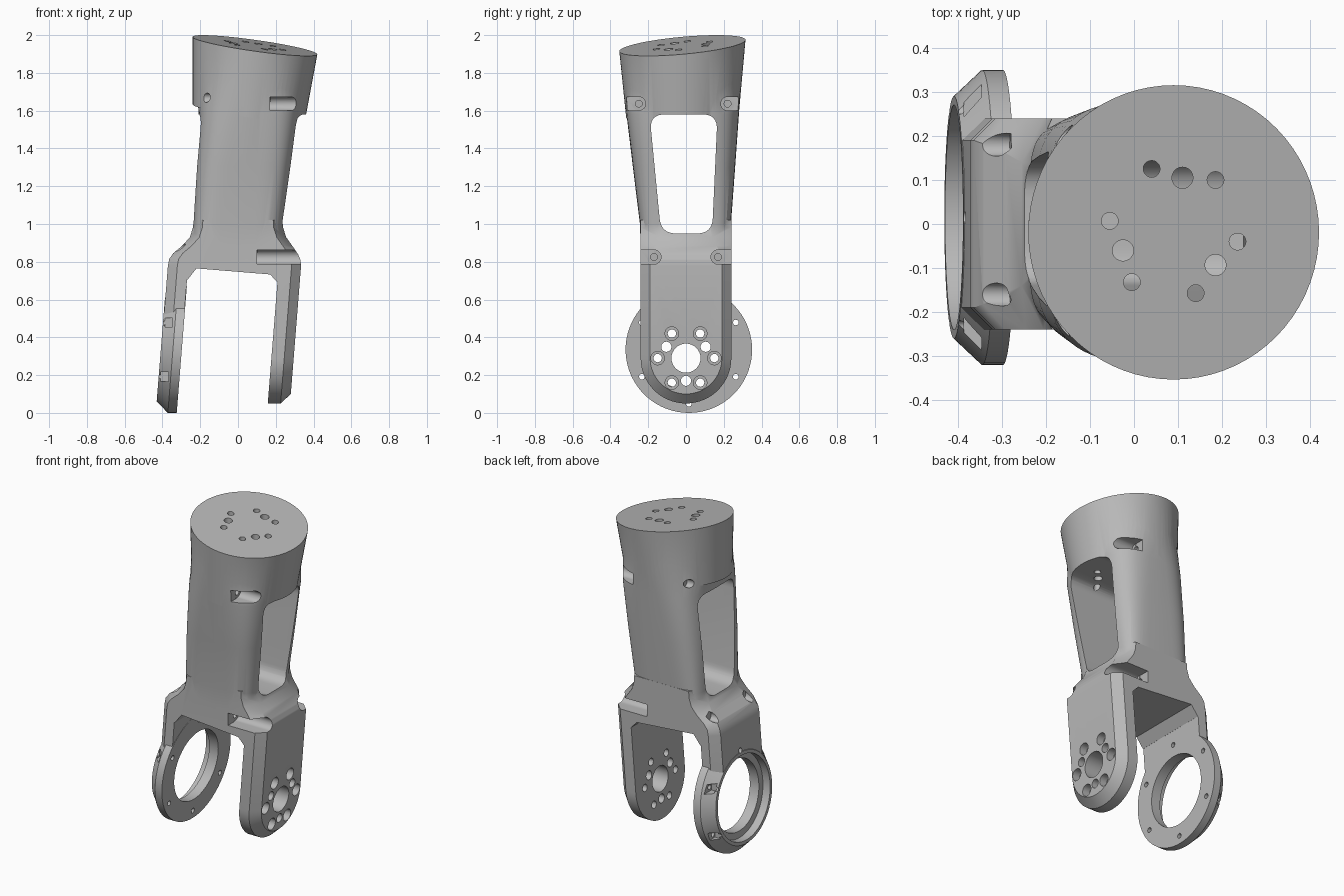
import bpy, bmesh
from math import cos, sin, pi, radians, copysign

cube = bpy.data.objects.get("Cube")
if cube:
    bpy.data.objects.remove(cube, do_unlink=True)

grey = bpy.data.materials.new("machined grey")
grey.use_nodes = True
grey.diffuse_color = (0.48, 0.48, 0.48, 1)
grey.node_tree.nodes["Principled BSDF"].inputs["Base Color"].default_value = (0.48, 0.48, 0.48, 1)

LEAN = 0.08  # sideways lean of the fork legs


def loft(name, sections):
    """Solid skinned through closed sections with equal point counts."""
    bm = bmesh.new()
    rows = [[bm.verts.new(p) for p in s] for s in sections]
    n = len(rows[0])
    for a, b in zip(rows, rows[1:]):
        for i in range(n):
            j = (i + 1) % n
            bm.faces.new((a[i], a[j], b[j], b[i]))
    bm.faces.new(rows[0])
    bm.faces.new(rows[-1])
    bmesh.ops.recalc_face_normals(bm, faces=bm.faces)
    mesh = bpy.data.meshes.new(name)
    bm.to_mesh(mesh)
    bm.free()
    mesh.materials.append(grey)
    ob = bpy.data.objects.new(name, mesh)
    bpy.context.collection.objects.link(ob)
    return ob


def combine(target, other, op):
    """Apply a boolean and drop the helper."""
    other.hide_render = True
    mod = target.modifiers.new(op, 'BOOLEAN')
    mod.object, mod.operation, mod.solver = other, op, 'EXACT'
    bpy.context.view_layer.objects.active = target
    bpy.ops.object.modifier_apply(modifier=mod.name)
    bpy.data.objects.remove(other, do_unlink=True)


def leaning(x, outline, pivot=0.33):
    return [(x + LEAN * (z - pivot), y, z) for y, z in outline]


def circle(cy, cz, r, n=32):
    return [(cy + r * cos(2 * pi * i / n), cz + r * sin(2 * pi * i / n)) for i in range(n)]


def turned(name, cy, cz, steps, n=32, pivot=0.33):
    """Stepped round solid along x; steps are (x, radius)."""
    return loft(name, [leaning(x, circle(cy, cz, r, n), pivot) for x, r in steps])


def tongue(cz, w, top=0.78, n=32):
    """Straight sided tongue with a round lower end."""
    arc = [(w * cos(-pi * i / n), cz + w * sin(-pi * i / n)) for i in range(n + 1)]
    return arc + [(-w, top), (w, top)]


def oval(z, x0, x1, y0, y1, power, tilt=False, n=72):
    """Rounded section that goes from round to square as power grows."""
    pts = []
    for i in range(n):
        c, s = cos(2 * pi * i / n), sin(2 * pi * i / n)
        x = (x0 + x1) / 2 + (x1 - x0) / 2 * copysign(abs(c) ** (2 / power), c)
        y = (y0 + y1) / 2 + (y1 - y0) / 2 * copysign(abs(s) ** (2 / power), s)
        pts.append((x, y, z - 0.14 * (x - 0.09) + 0.09 * (y + 0.017) if tilt else z))
    return pts


def block(name, x0, x1, y0, y1, z0, z1):
    return loft(name, [[(x, y0, z0), (x, y1, z0), (x, y1, z1), (x, y0, z1)] for x in (x0, x1)])


def rounded(corners, t=0.08, n=8):
    """Round each corner of a polygon with a quadratic curve."""
    pts = []
    for k, (y, z) in enumerate(corners):
        ends = []
        for q in (corners[k - 1], corners[(k + 1) % len(corners)]):
            d = ((q[0] - y) ** 2 + (q[1] - z) ** 2) ** 0.5
            ends.append((y + (q[0] - y) * t / d, z + (q[1] - z) * t / d))
        for i in range(n + 1):
            u = i / n
            pts.append(tuple((1 - u) ** 2 * a + 2 * u * (1 - u) * m + u * u * b
                             for a, m, b in zip(ends[0], (y, z), ends[1])))
    return pts


# Main column: square foot blending into the round cap
arm = loft("forked_arm", [
    oval(0.80, -0.235, 0.225, -0.237, 0.237, 6),
    oval(1.0, -0.238, 0.236, -0.244, 0.238, 5),
    oval(1.3, -0.224, 0.284, -0.281, 0.26, 4),
    oval(1.58, -0.208, 0.33, -0.315, 0.28, 3.2),
    oval(1.82, -0.225, 0.375, -0.337, 0.298, 2)])

# Tilted round cap
combine(arm, loft("top_cap", [
    oval(1.587, -0.24, 0.355, -0.317, 0.283, 2, True),
    oval(1.945, -0.24, 0.42, -0.353, 0.315, 2, True)]), 'UNION')

# Bridge joining both legs: curved shoulders whose chamfers widen upward
shoulder = [(-0.371, 0.78), (-0.364, 0.815), (-0.343, 0.845), (-0.295, 0.885), (-0.255, 0.93),
            (-0.239, 0.98), (-0.236, 1.02), (0.238, 1.02), (0.239, 0.98), (0.255, 0.93),
            (0.287, 0.885), (0.318, 0.84), (0.331, 0.81), (0.334, 0.78)]
underside = [(0.21, 0.69), (0.17, 0.733), (-0.22, 0.765), (-0.267, 0.705)]


def shoulder_section(side, chamfer):
    pts = []
    for x, z in shoulder:
        rise = min(max((z - 0.83) / 0.12, 0), 1)
        if chamfer:
            pts.append((x - copysign(0.05, x), side * 0.24, z))
        else:
            pts.append((x, side * (0.19 - 0.06 * rise), z))
    return pts + [(x, side * (0.24 if chamfer else 0.19), z) for x, z in underside]


combine(arm, loft("bridge", [shoulder_section(*s) for s in
                             ((-1, True), (-1, False), (1, False), (1, True))]), 'UNION')

# Drilled leg, ring leg neck and ring
combine(arm, loft("drilled_leg", [
    leaning(0.18, tongue(0.29, 0.24)),
    leaning(0.248, tongue(0.29, 0.24)),
    leaning(0.298, tongue(0.29, 0.19))]), 'UNION')
combine(arm, loft("ring_neck", [
    leaning(-0.407, tongue(0.33, 0.19)),
    leaning(-0.357, tongue(0.33, 0.24)),
    leaning(-0.30, tongue(0.33, 0.24))]), 'UNION')
combine(arm, turned("ring", 0.015, 0.335,
                    [(-0.409, 0.275), (-0.345, 0.335), (-0.298, 0.335)], 72), 'UNION')

cutters = []

# Window through the column
frame = rounded([(-0.132, 0.95), (0.138, 0.95), (0.167, 1.58), (-0.193, 1.58)])
cutters.append(loft("window", [[(x, y, z) for y, z in frame] for x in (-0.6, 0.6)]))

# Stepped bore, screw holes and nut pockets of the ring
cutters.append(turned("ring_bore", 0.015, 0.335,
                      [(-0.6, 0.255), (-0.36, 0.255), (-0.36, 0.215), (-0.2, 0.215)], 64))
for k in range(6):
    a = radians(30 + 60 * k)
    y, z = 0.015 + 0.287 * cos(a), 0.335 + 0.287 * sin(a)
    cutters.append(turned("ring_screw", y, z, [(-0.6, 0.015), (-0.2, 0.015)], 16))
    if abs(cos(a)) > 0.1:
        x = -0.378 + LEAN * (z - 0.33)
        out = copysign(0.1, cos(a))
        cutters.append(block("nut_pocket", x - 0.02, x + 0.02, y - out * 0.2, y + out,
                             z - 0.025, z + 0.025))

# Shaft hole, counterbored screws and dowel holes of the drilled leg
cutters.append(turned("shaft_hole", 0, 0.29, [(0.1, 0.077), (0.5, 0.077)]))
for k in range(6):
    a = radians(60 * k)
    cutters.append(turned("counterbore", 0.15 * cos(a), 0.29 + 0.15 * sin(a),
                          [(0.1, 0.022), (0.25, 0.022), (0.25, 0.036), (0.5, 0.036)], 20))
for k in range(3):
    a = radians(30 + 120 * k)
    cutters.append(turned("dowel_hole", 0.12 * cos(a), 0.29 + 0.12 * sin(a),
                          [(0.1, 0.027), (0.5, 0.027)], 20))

# Three groups of holes in the cap
for x, y, r in ((0.04, 0.125, 0.019), (0.11, 0.105, 0.024), (0.185, 0.10, 0.019),
                (-0.055, 0.007, 0.019), (-0.025, -0.06, 0.024), (-0.005, -0.132, 0.019),
                (0.14, -0.157, 0.019), (0.185, -0.093, 0.024), (0.235, -0.04, 0.019)):
    cutters.append(loft("cap_hole", [[(px, py, z) for px, py in circle(x, y, r, 20)]
                                     for z in (1.5, 2.2)]))

# Screw ports with pilot holes, open to the sides where they break through
for side, upper in ((-1, -0.25), (1, 0.22)):
    for name, y, z, x, r in (("upper_port", upper, 1.637, 0.17, 0.036),
                             ("lower_port", side * 0.17, 0.825, 0.10, 0.038)):
        cutters.append(turned(name, y, z, [(x - 0.1, 0.018), (x, 0.018), (x, r), (0.6, r)], 24, z))
        y0, y1 = sorted((y, y + side * 0.2))
        cutters.append(block(name + "_slot", x, 0.6, y0, y1, z - r, z + r))
    cutters.append(turned("rear_upper_port", upper - side * 0.02, 1.668,
                          [(-0.6, 0.025), (-0.13, 0.025)], 24, 1.668))
    cutters.append(turned("rear_lower_port", side * 0.17 + 0.01, 0.87,
                          [(-0.6, 0.026), (-0.28, 0.026)], 24, 0.87))

for c in cutters:
    combine(arm, c, 'DIFFERENCE')

# Smooth the round surfaces, keep machined edges crisp
bpy.ops.object.select_all(action='DESELECT')
arm.select_set(True)
bpy.context.view_layer.objects.active = arm
bpy.ops.object.shade_smooth_by_angle(angle=radians(25))
